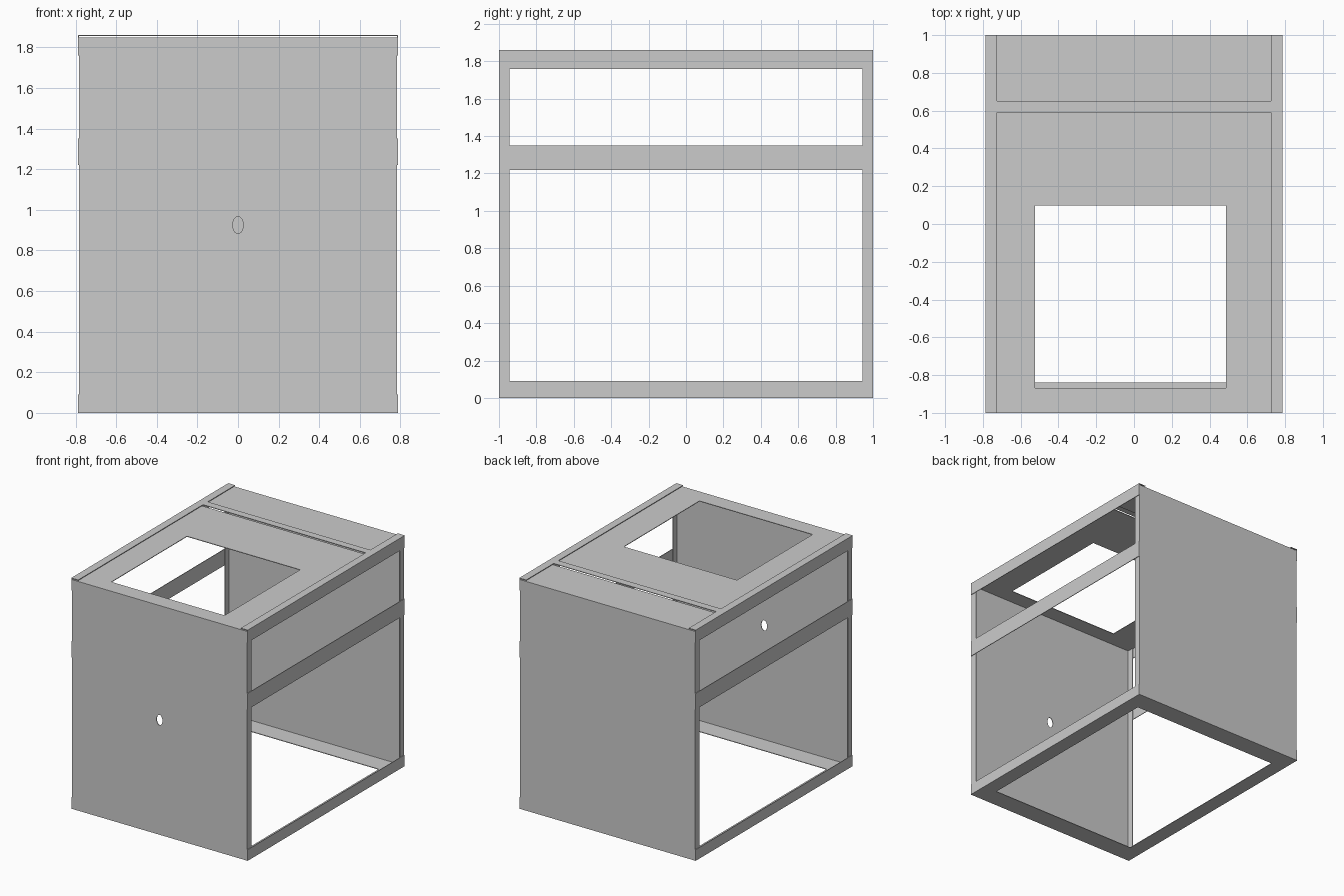
import bpy, bmesh
from mathutils import Matrix

if "Cube" in bpy.data.objects:
    bpy.data.objects.remove(bpy.data.objects["Cube"])

T = 0.005           # sheet thickness
X, Y = 0.787, 1.0   # outer half sizes
PX = X - T          # half width of the panels inside the rails
TOP = 1.86
PLATE = 1.848       # top of the recessed plates


def finish(name, bm):
    bmesh.ops.recalc_face_normals(bm, faces=bm.faces)
    mesh = bpy.data.meshes.new(name)
    bm.to_mesh(mesh)
    bm.free()
    ob = bpy.data.objects.new(name, mesh)
    bpy.context.collection.objects.link(ob)
    return ob


def box(name, x0, x1, y0, y1, z0, z1):
    bm = bmesh.new()
    bmesh.ops.create_cube(bm, size=1)
    for v in bm.verts:
        v.co = ((x0 + x1) / 2 + v.co.x * (x1 - x0),
                (y0 + y1) / 2 + v.co.y * (y1 - y0),
                (z0 + z1) / 2 + v.co.z * (z1 - z0))
    return finish(name, bm)


def prism(name, points, offset):
    """Extrude a closed profile along a vector."""
    bm = bmesh.new()
    face = bm.faces.new([bm.verts.new(p) for p in points])
    new = bmesh.ops.extrude_face_region(bm, geom=[face])['geom']
    bmesh.ops.translate(bm, vec=offset,
                        verts=[g for g in new if isinstance(g, bmesh.types.BMVert)])
    return finish(name, bm)


def cut(ob, cutter):
    mod = ob.modifiers.new('cut', 'BOOLEAN')
    mod.operation, mod.solver, mod.object = 'DIFFERENCE', 'EXACT', cutter
    bpy.context.view_layer.objects.active = ob
    bpy.ops.object.modifier_apply(modifier=mod.name)
    bpy.data.objects.remove(cutter)


# side rails: angled top rail, flat middle rail, flat bottom rail
for s, side in ((-1, 'left'), (1, 'right')):
    angle = [(X, TOP), (X - 0.062, TOP), (X - 0.062, TOP - T),
             (X - T, TOP - T), (X - T, 1.76), (X, 1.76)]
    prism(side + '_top_rail', [(s * x, -Y, z) for x, z in angle], (0, 2 * Y, 0))
    a, b = sorted((s * PX, s * X))
    box(side + '_middle_rail', a, b, -Y, Y, 1.22, 1.35)
    box(side + '_bottom_rail', a, b, -Y, Y, 0, 0.09)

# front and back panels, bent into a channel with short side flanges
for s, name in ((-1, 'front_panel'), (1, 'back_panel')):
    channel = [(-PX, Y), (PX, Y), (PX, Y - 0.056), (PX - T, Y - 0.056),
               (PX - T, Y - T), (-PX + T, Y - T), (-PX + T, Y - 0.056), (-PX, Y - 0.056)]
    panel = prism(name, [(x, s * y, 0) for x, y in channel], (0, 0, PLATE))
    if s < 0:
        # oval hole in the front
        bm = bmesh.new()
        bmesh.ops.create_cone(bm, cap_ends=True, segments=32, radius1=1, radius2=1, depth=1,
                              matrix=Matrix.Translation((0, -Y, 0.925))
                              @ Matrix.Rotation(1.5707963, 4, 'X')
                              @ Matrix.Diagonal((0.026, 0.042, 0.2, 1)))
        cutter = finish('hole_cutter', bm)
        cutter.hide_render = True
        cut(panel, cutter)

# recessed top plates and the raised strip over the gap between them
top_plate = box('front_top_plate', -PX, PX, -Y, 0.59, PLATE - T, PLATE)
cutter = box('opening_cutter', -0.523, 0.487, -0.867, 0.097, 1.7, 2)
cutter.hide_render = True
cut(top_plate, cutter)
box('back_top_plate', -PX, PX, 0.65, Y, PLATE - T, PLATE)
box('top_cross_strip', -X + 0.062, X - 0.062, 0.59, 0.65, TOP - T, TOP)

# open base frame
base = box('base_frame', -X, X, -Y, Y, 0, T)
cutter = box('base_cutter', -X + 0.12, X - 0.12, -0.84, 0.84, -1, 1)
cutter.hide_render = True
cut(base, cutter)
